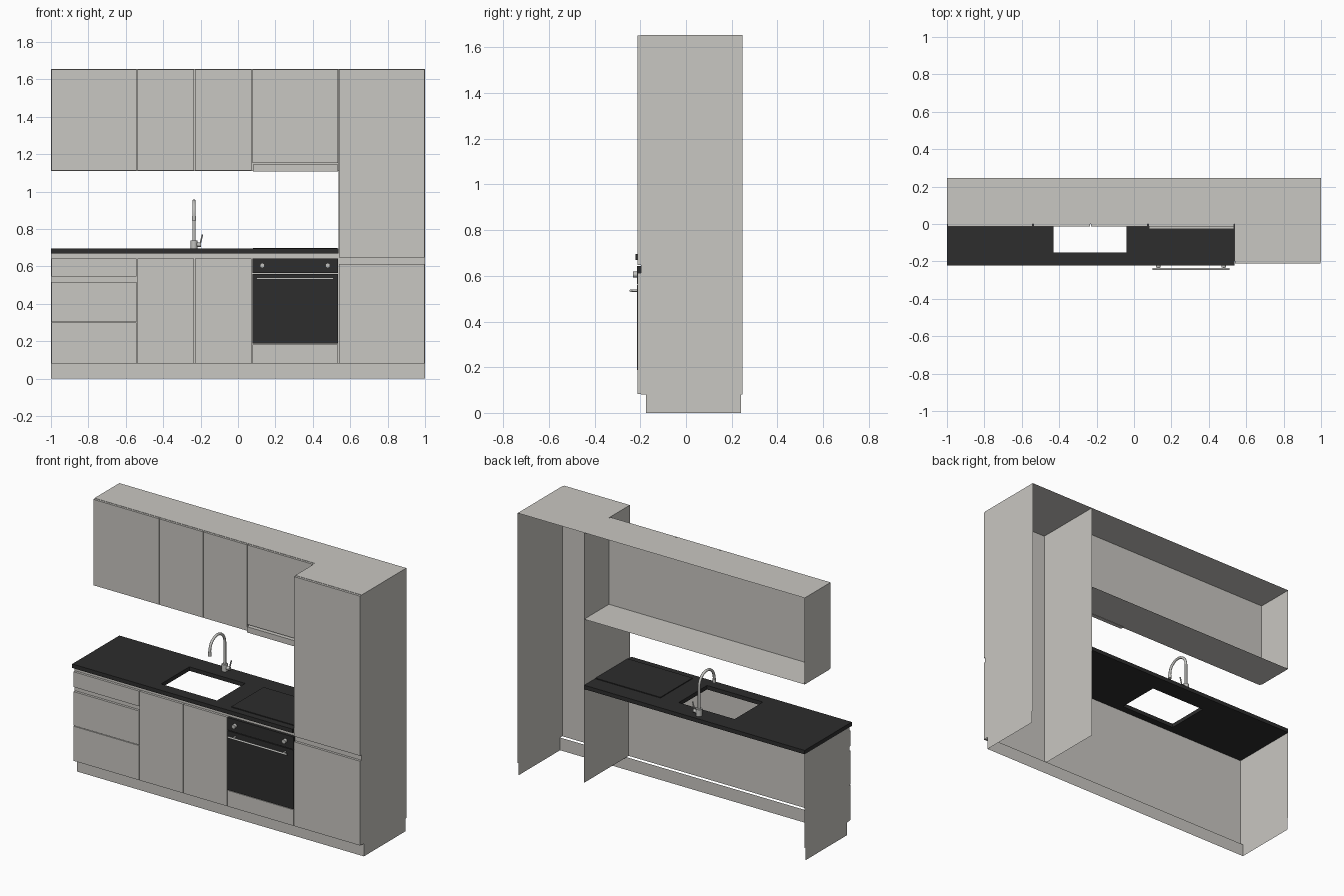
import bpy, bmesh
from math import pi, sin, cos
from mathutils import Vector

cube = bpy.data.objects.get("Cube")
if cube:
    bpy.data.objects.remove(cube, do_unlink=True)


def material(name, rgb):
    m = bpy.data.materials.new(name)
    m.use_nodes = True
    m.diffuse_color = (*rgb, 1)
    m.node_tree.nodes["Principled BSDF"].inputs["Base Color"].default_value = (*rgb, 1)
    return m


GREY = material("warm grey laminate", (0.584, 0.571, 0.539))
BLACK = material("black worktop", (0.026, 0.026, 0.026))
STEEL = material("brushed steel", (0.54, 0.54, 0.52))

SIDES = {"right": (1, 0, 0), "left": (-1, 0, 0), "back": (0, 1, 0),
         "front": (0, -1, 0), "top": (0, 0, 1), "bottom": (0, 0, -1)}


def finish(name, bm, mat):
    mesh = bpy.data.meshes.new(name)
    bm.to_mesh(mesh)
    bm.free()
    mesh.materials.append(mat)
    ob = bpy.data.objects.new(name, mesh)
    bpy.context.collection.objects.link(ob)
    return ob


def box(name, x, y, z, mat=GREY, omit=()):
    """Box between (low, high) pairs, leaving out the named sides."""
    bm = bmesh.new()
    bmesh.ops.create_cube(bm, size=1)
    for v in bm.verts:
        v.co = [r[0] if c < 0 else r[1] for c, r in zip(v.co, (x, y, z))]
    bm.normal_update()
    drop = [f for f in bm.faces
            if any(f.normal.dot(Vector(SIDES[s])) > 0.9 for s in omit)]
    bmesh.ops.delete(bm, geom=drop, context="FACES")
    return finish(name, bm, mat)


def smooth(ob):
    bpy.ops.object.select_all(action="DESELECT")
    ob.select_set(True)
    bpy.context.view_layer.objects.active = ob
    bpy.ops.object.shade_smooth_by_angle()


def rod(name, a, b, r, mat=STEEL, sides=20):
    """Cylinder from point a to point b."""
    a, b = Vector(a), Vector(b)
    bm = bmesh.new()
    bmesh.ops.create_cone(bm, cap_ends=True, segments=sides, radius1=r, radius2=r,
                          depth=(b - a).length)
    turn = (b - a).to_track_quat("Z", "Y").to_matrix()
    for v in bm.verts:
        v.co = turn @ v.co + (a + b) / 2
    ob = finish(name, bm, mat)
    smooth(ob)
    return ob


BACK, FRONT, DOOR = 0.247, -0.197, -0.212
SPLIT = 0.537            # where the tall cabinet begins
KICK, TOP = 0.08, 1.655
BASE_TOP, RAIL = 0.67, 0.645
COLUMNS = (-1, -0.54, -0.232, 0.075, SPLIT)
GAP = 0.002

# Carcasses, open at the back and underneath
box("base_carcass", (-1, SPLIT), (FRONT, BACK), (KICK, BASE_TOP),
    omit=("back", "top", "bottom", "right"))
box("tall_carcass", (SPLIT, 1), (FRONT, BACK), (KICK, TOP), omit=("back", "bottom"))
box("wall_carcass", (-1, SPLIT), (0, BACK), (1.11, TOP), omit=("back", "right"))
box("plinth", (-1, 1), (-0.175, 0.24), (0, KICK), omit=("back", "top", "bottom"))


def door(name, x, z, y=(DOOR, FRONT), mat=GREY):
    return box(name, (x[0] + GAP, x[1] - GAP), y, (z[0] + GAP, z[1] - GAP), mat, ("back",))


# Base fronts
for i, z in enumerate(((KICK, 0.302), (0.302, 0.52), (0.545, RAIL))):
    door(f"drawer_front_{i + 1}", COLUMNS[0:2], z)
for i in (1, 2):
    door(f"base_door_{i}", COLUMNS[i:i + 2], (KICK, RAIL))
door("oven_filler", COLUMNS[3:5], (KICK, 0.185))

# Tall cabinet fronts
door("tall_lower_door", (SPLIT, 1), (KICK, 0.615))
door("tall_upper_door", (SPLIT, 1), (RAIL, TOP))

# Wall cabinet fronts and extractor visor
for i in range(4):
    low = 1.15 if i == 3 else 1.11
    door(f"wall_door_{i + 1}", COLUMNS[i:i + 2], (low, TOP), (-0.014, 0))
box("extractor_visor", (0.08, SPLIT - GAP), (-0.026, 0), (1.108, 1.144))

# Oven
OVEN_X = COLUMNS[3:5]
door("oven_door", OVEN_X, (0.185, 0.562), (-0.214, FRONT), BLACK)
door("oven_panel", OVEN_X, (0.562, RAIL), (-0.214, FRONT), BLACK)
rod("oven_handle", (0.1, -0.241, 0.535), (0.51, -0.241, 0.535), 0.006)
for side, x in (("right", 0.13), ("left", 0.48)):
    rod(f"handle_post_{side}", (x, -0.213, 0.535), (x, -0.241, 0.535), 0.005)
    rod(f"oven_knob_{side}", (x, -0.213, 0.605), (x, -0.233, 0.605), 0.013)

# Worktop with sink cut-out: a flat ring extruded upward
bm = bmesh.new()


def loop(x0, x1, y0, y1):
    return [bm.verts.new((x, y, BASE_TOP))
            for x, y in ((x0, y0), (x1, y0), (x1, y1), (x0, y1))]


outer = loop(-1, SPLIT - 0.001, -0.222, BACK)
inner = loop(-0.43, -0.04, -0.152, 0.13)
ring = [bm.faces.new((outer[i], outer[i - 1], inner[i - 1], inner[i])) for i in range(4)]
grown = bmesh.ops.extrude_face_region(bm, geom=ring, use_keep_orig=True)
for v in grown["geom"]:
    if isinstance(v, bmesh.types.BMVert):
        v.co.z = 0.695
bmesh.ops.recalc_face_normals(bm, faces=bm.faces)
finish("worktop", bm, BLACK)
box("hob", (0.08, SPLIT - 0.004), (-0.18, 0.14), (0.695, 0.7), BLACK, ("bottom",))

# Tap
TX, TY = -0.235, 0.205
rod("tap_body", (TX, TY, 0.695), (TX, TY, 0.738), 0.018)
R, BEND = 0.075, 0.875
path = [(TX, TY, 0.73)]
path += [(TX, TY - R + R * cos(pi * i / 16), BEND + R * sin(pi * i / 16)) for i in range(17)]
path.append((TX, TY - 2 * R, 0.85))
curve = bpy.data.curves.new("tap_spout", "CURVE")
curve.dimensions = "3D"
curve.bevel_depth = 0.008
curve.bevel_resolution = 4
curve.use_fill_caps = True
spline = curve.splines.new("POLY")
spline.points.add(len(path) - 1)
for p, co in zip(spline.points, path):
    p.co = (*co, 1)
curve.materials.append(STEEL)
bpy.context.collection.objects.link(bpy.data.objects.new("tap_spout", curve))
rod("tap_nozzle", (TX, TY - 2 * R, 0.845), (TX, TY - 2 * R, 0.87), 0.011)
rod("tap_lever_hub", (TX, TY, 0.716), (TX + 0.036, TY, 0.716), 0.011)
rod("tap_lever", (TX + 0.032, TY, 0.718), (TX + 0.045, TY, 0.77), 0.004)
